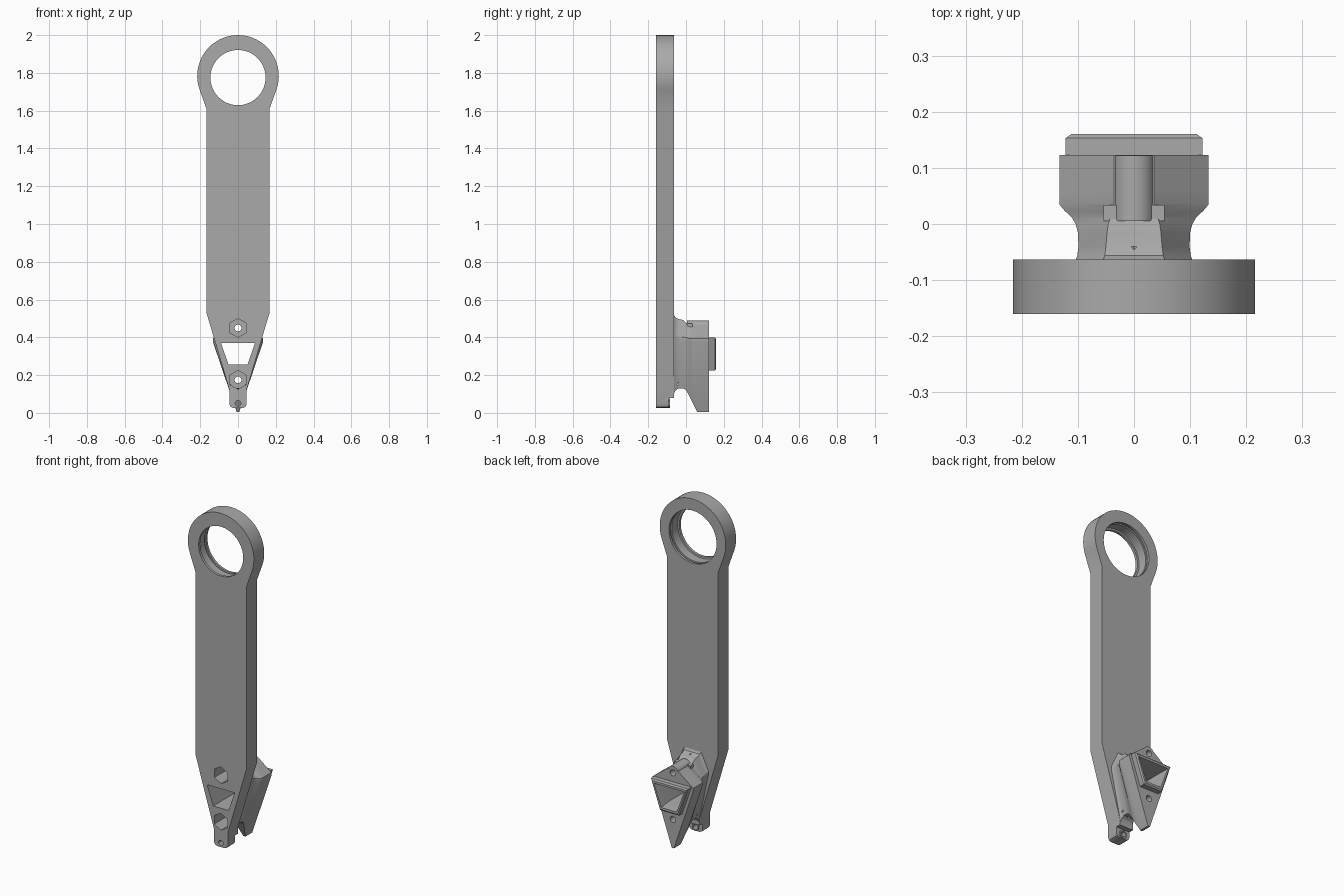
import bpy, bmesh
from math import pi, sin, cos, radians

cube = bpy.data.objects.get("Cube")
if cube:
    bpy.data.objects.remove(cube)

grey = bpy.data.materials.new("plain grey")
grey.use_nodes = True
grey.diffuse_color = (0.4, 0.4, 0.4, 1)
grey.node_tree.nodes["Principled BSDF"].inputs["Base Color"].default_value = grey.diffuse_color


def loft(name, rings):
    """Skin a list of (y, outline) sections and cap both ends."""
    bm = bmesh.new()
    rows = [[bm.verts.new((x, y, z)) for x, z in pts] for y, pts in rings]
    n = len(rows[0])
    for a, b in zip(rows, rows[1:]):
        for i in range(n):
            j = (i + 1) % n
            bm.faces.new((a[i], a[j], b[j], b[i]))
    bm.faces.new(rows[0])
    bm.faces.new(rows[-1])
    bmesh.ops.recalc_face_normals(bm, faces=bm.faces)
    me = bpy.data.meshes.new(name)
    bm.to_mesh(me)
    bm.free()
    me.materials.append(grey)
    ob = bpy.data.objects.new(name, me)
    bpy.context.collection.objects.link(ob)
    return ob


def prism(name, outline, y0, y1):
    return loft(name, [(y0, outline), (y1, outline)])


def circle(z, r, n=48):
    return [(r * sin(2 * pi * i / n), z + r * cos(2 * pi * i / n)) for i in range(n)]


def mirrored(half):
    """Close a right-hand outline, listed top to bottom, across x = 0."""
    return half + [(-x, z) for x, z in reversed(half)]


def trapezoid(wt, zt, wb, zb):
    return mirrored([(wt, zt), (wb, zb)])


def combine(ob, others, operation):
    for other in others:
        mod = ob.modifiers.new("combine", 'BOOLEAN')
        mod.operation, mod.solver, mod.object = operation, 'EXACT', other
        dg = bpy.context.evaluated_depsgraph_get()
        me = bpy.data.meshes.new_from_object(ob.evaluated_get(dg))
        ob.modifiers.clear()
        ob.data = me
        bpy.data.objects.remove(other)


def smooth(ob, angle=28):
    ob.data.shade_smooth()
    ob.data.set_sharp_from_angle(angle=radians(angle))


FRONT, BACK = -0.16, -0.063
HUB, SCREWS = 1.784, (0.45, 0.175)

# Arm plate: round eye, straight shank, tapered foot
arc = [(0.216 * cos(radians(a)), HUB + 0.216 * sin(radians(a)))
       for a in [88 - 6 * i for i in range(18)] + [-19.9]]
foot = [(0.045, 0.12), (0.045, 0.045), (0.038, 0.031), (0.025, 0.025)]
plate = prism("arm_plate", mirrored(arc + [(0.167, 1.61), (0.167, 0.53)] + foot), FRONT, BACK)


def passages():
    """Cutters shared by the plate and the rear bracket."""
    cuts = [loft("window_cutter", [(-0.2, trapezoid(0.09, 0.37, 0.05, 0.255)),
                                   (0.1, trapezoid(0.09, 0.37, 0.05, 0.255)),
                                   (0.165, trapezoid(0.1, 0.378, 0.05, 0.245))])]
    for z in SCREWS:
        cuts.append(prism("nut_cutter", circle(z, 0.05, 6), -0.2, -0.04))
        cuts.append(prism("screw_cutter", circle(z, 0.018, 24), -0.1, 0.2))
    return cuts


# Eye bore with a wider bearing seat and groove behind the front lip
bore = [(-0.2, 0.146), (-0.145, 0.146), (-0.144, 0.156), (-0.09, 0.156),
        (-0.089, 0.163), (-0.078, 0.163), (-0.077, 0.156), (0, 0.156)]
eye = loft("eye_cutter", [(y, circle(1.775, r, 64)) for y, r in bore])
step = prism("foot_step_cutter", trapezoid(0.1, 0.08, 0.1, 0), -0.092, 0)
pin = prism("pin_cutter", circle(0.05, 0.015, 24), -0.2, 0)
combine(plate, passages() + [eye, step, pin], 'DIFFERENCE')
smooth(plate)


# Rear bracket: waisted neck flaring into a kite-shaped block
def kite(wt, zt, wm, zm, wb, zb):
    return mirrored([(wt, zt), (wm, zm + 0.006), (wm, zm - 0.012), (wb, zb)])


sections = [
    (-0.064, kite(0.055, 0.52, 0.104, 0.41, 0.04, 0.1)),
    (-0.056, kite(0.052, 0.505, 0.101, 0.405, 0.038, 0.118)),
    (-0.04, kite(0.05, 0.497, 0.099, 0.4, 0.036, 0.13)),
    (-0.015, kite(0.048, 0.492, 0.1, 0.395, 0.036, 0.13)),
    (0.0, kite(0.046, 0.478, 0.104, 0.393, 0.034, 0.12)),
    (0.012, kite(0.042, 0.47, 0.111, 0.39, 0.03, 0.1)),
    (0.024, kite(0.038, 0.468, 0.124, 0.388, 0.024, 0.075)),
    (0.035, kite(0.036, 0.468, 0.133, 0.388, 0.018, 0.053)),
    (0.06, kite(0.036, 0.468, 0.133, 0.388, 0.007, 0.005)),
    (0.123, kite(0.036, 0.468, 0.133, 0.388, 0.007, 0.005)),
]
bracket = loft("rear_bracket", sections)

# Screw lug on top, its shoulder, and the raised window frame
lug = prism("screw_lug", circle(0.452, 0.037), 0.005, 0.1225)
shoulder = prism("lug_shoulder", trapezoid(0.054, 0.472, 0.054, 0.42), 0.005, 0.034)
frame = loft("window_frame", [(0.11, trapezoid(0.122, 0.398, 0.062, 0.225)),
                              (0.153, trapezoid(0.122, 0.398, 0.062, 0.225)),
                              (0.16, trapezoid(0.112, 0.39, 0.058, 0.233))])
combine(bracket, [lug, shoulder, frame], 'UNION')
combine(bracket, passages(), 'DIFFERENCE')
smooth(bracket)

# Pin collar at the foot
collar = prism("foot_pin_collar", circle(0.05, 0.025, 6), -0.095, -0.086)
combine(collar, [prism("collar_cutter", circle(0.05, 0.015, 24), -0.2, 0)], 'DIFFERENCE')
